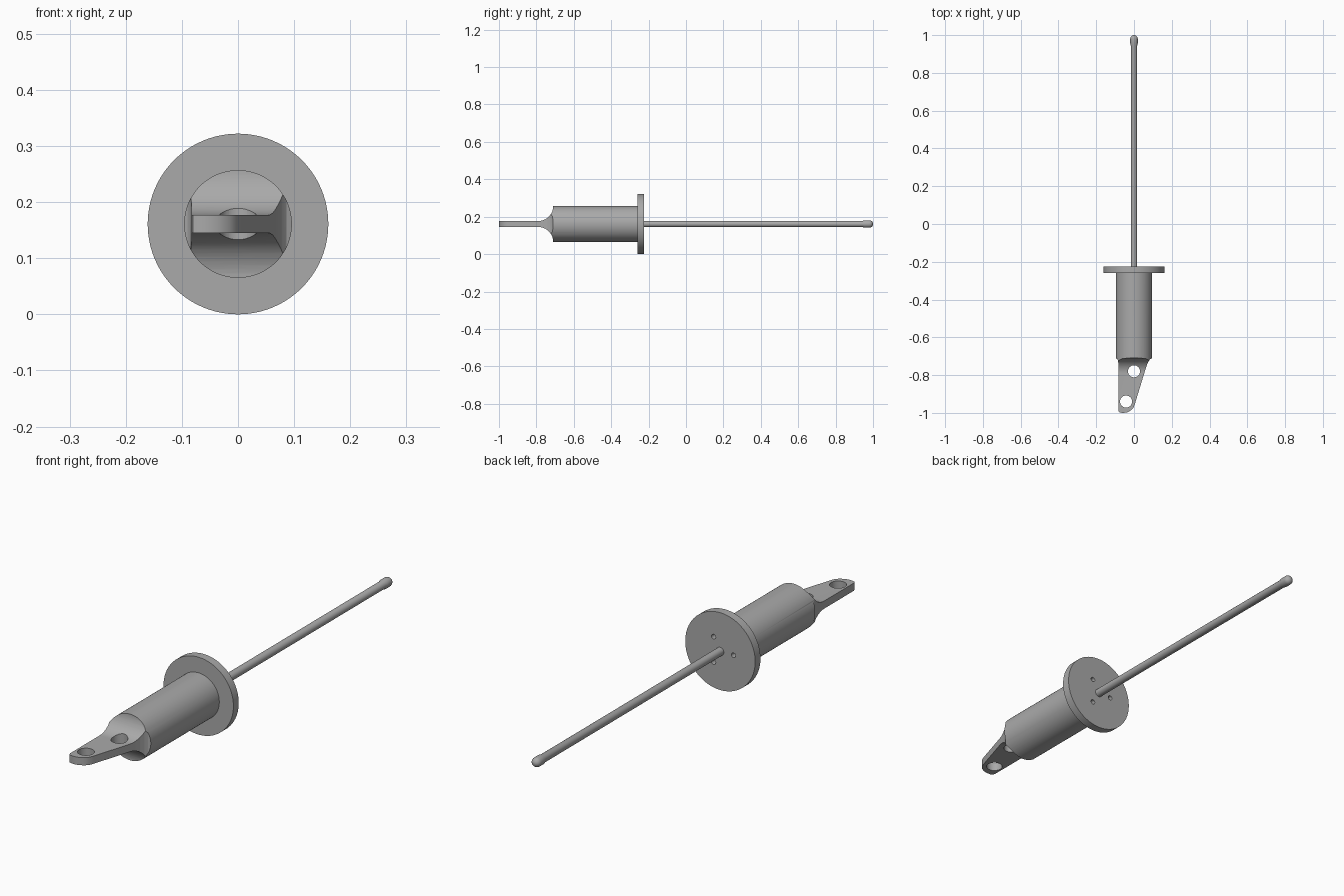
import bpy, bmesh
from math import pi, sin, cos, radians
from mathutils import Matrix, Vector

if "Cube" in bpy.data.objects:
    bpy.data.objects.remove(bpy.data.objects["Cube"])

AXIS = 0.161          # height of the long axis
BODY_R, FLANGE_R, ROD_R, TIP_R = 0.096, 0.161, 0.017, 0.020
FLANGE_FRONT, FLANGE_BACK = -0.26, -0.225
BODY_FRONT, FILLET, HALF_PLATE = -0.71, 0.08, 0.016

steel = bpy.data.materials.new("grey steel")
steel.use_nodes = True
GREY = (0.40, 0.40, 0.40, 1)
steel.diffuse_color = GREY
steel.node_tree.nodes["Principled BSDF"].inputs["Base Color"].default_value = GREY


def finish(name, bm):
    bmesh.ops.recalc_face_normals(bm, faces=bm.faces)
    mesh = bpy.data.meshes.new(name)
    bm.to_mesh(mesh)
    bm.free()
    mesh.materials.append(steel)
    obj = bpy.data.objects.new(name, mesh)
    bpy.context.collection.objects.link(obj)
    return obj


def prism(name, points, direction):
    """Closed outline pushed along a direction."""
    bm = bmesh.new()
    face = bm.faces.new([bm.verts.new(p) for p in points])
    ext = bmesh.ops.extrude_face_region(bm, geom=[face])
    moved = [v for v in ext["geom"] if isinstance(v, bmesh.types.BMVert)]
    bmesh.ops.translate(bm, verts=moved, vec=Vector(direction))
    return finish(name, bm)


def cylinder(name, centre, radius, length, along, segments):
    bm = bmesh.new()
    turn = Matrix.Rotation(pi / 2, 4, "X") if along == "Y" else Matrix()
    bmesh.ops.create_cone(bm, cap_ends=True, segments=segments, radius1=radius,
                          radius2=radius, depth=length,
                          matrix=Matrix.Translation(centre) @ turn)
    return finish(name, bm)


def along_axis(name, radius, start, end, segments=96):
    return cylinder(name, (0, (start + end) / 2, AXIS), radius, end - start, "Y", segments)


def combine(obj, tool, operation):
    """Apply a boolean and drop the helper."""
    mod = obj.modifiers.new("cut", "BOOLEAN")
    mod.operation, mod.solver, mod.object = operation, "EXACT", tool
    tool.hide_render = True
    bpy.context.view_layer.objects.active = obj
    bpy.ops.object.modifier_apply(modifier=mod.name)
    bpy.data.objects.remove(tool)


def smooth(obj):
    bpy.ops.object.select_all(action="DESELECT")
    obj.select_set(True)
    bpy.context.view_layer.objects.active = obj
    bpy.ops.object.shade_smooth_by_angle(angle=radians(30))


# Round body whose front end is milled down to a flat lug
body = along_axis("body_with_lug", BODY_R, -1.02, FLANGE_FRONT)

# Side profile: full height, then a concave fillet down to the plate
upper = [(-0.2, 0.12), (BODY_FRONT, 0.12)]
reach = BODY_R - HALF_PLATE
for i in range(17):
    a = pi / 2 * i / 16
    upper.append((BODY_FRONT - FILLET * (1 - cos(a)), BODY_R - reach * sin(a)))
upper.append((-1.05, HALF_PLATE))
side = upper + [(y, -z) for y, z in reversed(upper)]
combine(body, prism("side_profile", [(-0.2, y, AXIS + z) for y, z in side], (0.4, 0, 0)),
        "INTERSECT")

# Plan outline: one straight edge, rounded tip, one slanted edge
plan = [(-0.12, -0.2), (-0.12, -0.71), (-0.097, -0.71), (-0.089, -0.715), (-0.085, -0.722),
        (-0.083, -0.735), (-0.083, -0.985), (-0.080, -0.995), (-0.070, -0.999), (-0.055, -1.0),
        (-0.035, -0.997), (-0.015, -0.986), (-0.003, -0.972), (0.004, -0.955),
        (0.062, -0.765), (0.070, -0.742), (0.078, -0.726), (0.086, -0.715),
        (0.097, -0.71), (0.12, -0.71), (0.12, -0.2)]
combine(body, prism("plan_profile", [(x, y, 0) for x, y in plan], (0, 0, 0.4)), "INTERSECT")

# Two upright holes through the lug
for x, y in ((-0.042, -0.94), (0, -0.78)):
    combine(body, cylinder("lug_hole", (x, y, AXIS), 0.032, 0.4, "Z", 48), "DIFFERENCE")
smooth(body)

# Flange disc with three small holes in its back face
flange = along_axis("flange", FLANGE_R, FLANGE_FRONT, FLANGE_BACK)
for i in range(3):
    a = pi / 3 + i * 2 * pi / 3
    spot = (0.061 * cos(a), FLANGE_BACK, AXIS + 0.061 * sin(a))
    combine(flange, cylinder("flange_hole", spot, 0.010, 0.06, "Y", 24), "DIFFERENCE")
smooth(flange)

# Long rod with a slightly thicker, rounded tip, turned around the axis
outline = [(0, FLANGE_BACK - 0.01), (ROD_R, FLANGE_BACK - 0.01), (ROD_R, 0.945), (TIP_R, 0.955)]
for i in range(9):
    a = pi / 2 * i / 8
    outline.append((TIP_R * cos(a), 1 - TIP_R + TIP_R * sin(a)))
bm = bmesh.new()
ring = [bm.verts.new((r, y, AXIS)) for r, y in outline]
edges = [bm.edges.new(pair) for pair in zip(ring, ring[1:])]
bmesh.ops.spin(bm, geom=ring + edges, cent=(0, 0, AXIS), axis=(0, 1, 0),
               angle=2 * pi, steps=32)
bmesh.ops.remove_doubles(bm, verts=bm.verts, dist=0.0001)
smooth(finish("rod", bm))
